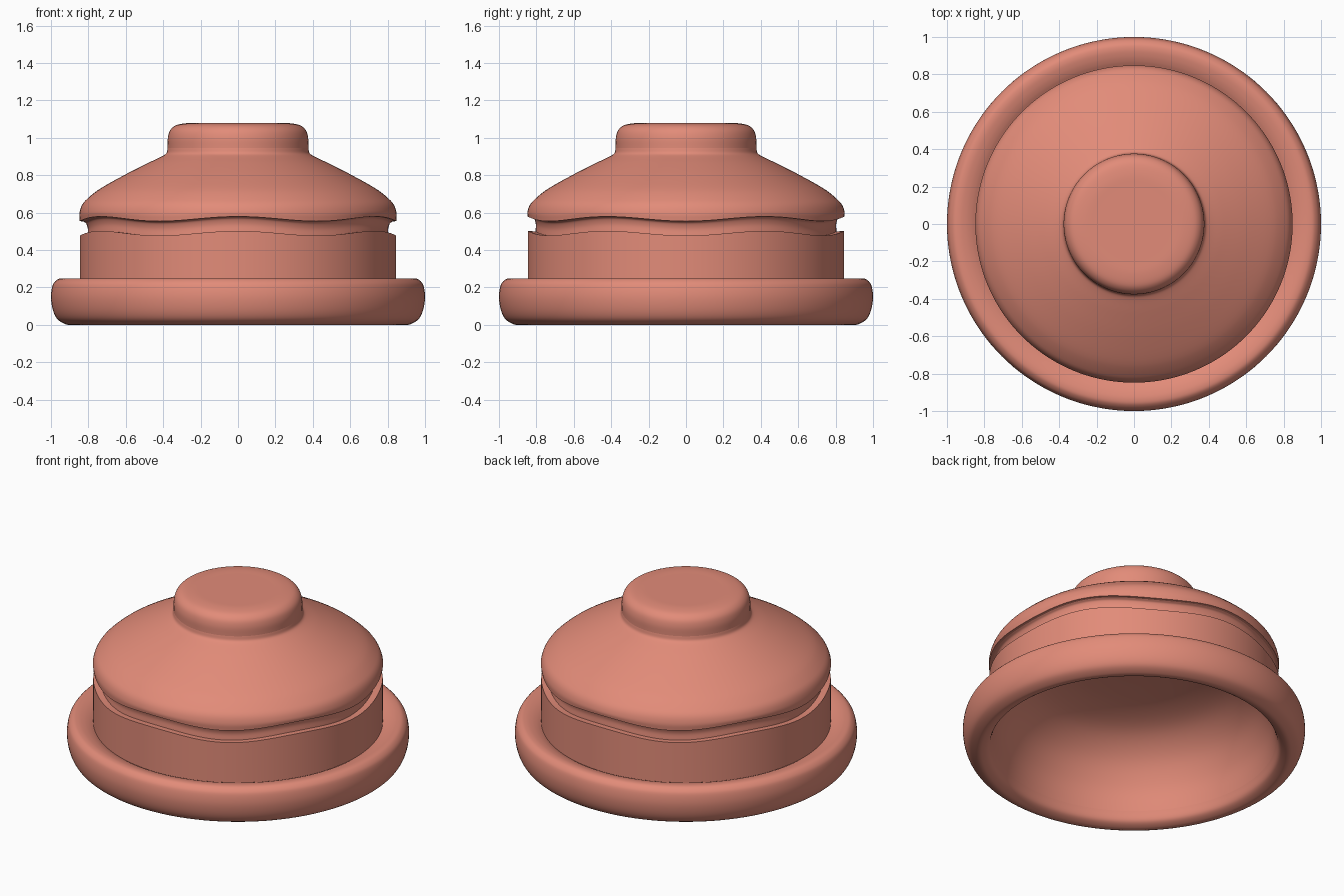
import bpy, bmesh, math
from mathutils import Vector

if "Cube" in bpy.data.objects:
    bpy.data.objects.remove(bpy.data.objects["Cube"])

SEG = 144      # steps around the axis
WAVES = 6      # undulations of the groove
AMP = 0.0125

clay = bpy.data.materials.new("clay")
clay.diffuse_color = (0.76, 0.26, 0.19, 1)
clay.use_nodes = True
clay.node_tree.nodes["Principled BSDF"].inputs["Base Color"].default_value = clay.diffuse_color


def spline(pts, n=5):
    """Smooth curve through (radius, height, wave weight) points."""
    p = [Vector(q) for q in pts]
    if len(p) < 3:
        return p
    out = []
    for i in range(len(p) - 1):
        b, c = p[i], p[i + 1]
        m0 = (c - p[i - 1]) / 2 if i else c - b
        m1 = (p[i + 2] - b) / 2 if i + 2 < len(p) else c - b
        # limit tangents so uneven spacing does not overshoot
        d = (c - b).length
        m0 = m0.normalized() * min(m0.length, d)
        m1 = m1.normalized() * min(m1.length, d)
        for k in range(n):
            t = k / n
            out.append(b * (2*t**3 - 3*t**2 + 1) + m0 * (t**3 - 2*t**2 + t)
                       + c * (3*t**2 - 2*t**3) + m1 * (t**3 - t**2))
    return out + [p[-1]]


def lathe(name, *pieces):
    """Spin profile pieces around z; corners between pieces stay sharp."""
    prof = []
    for piece in pieces:
        pts = spline([(q + (0,))[:3] for q in piece])
        prof += pts[1:] if prof else pts
    bm = bmesh.new()
    rings = []
    for r, z, w in prof:
        if r < 1e-4:
            rings.append([bm.verts.new((0, 0, z))] * SEG)
            continue
        ring = []
        for j in range(SEG):
            a = 2 * math.pi * j / SEG
            dz = -w * AMP * math.cos(WAVES * a)
            ring.append(bm.verts.new((r * math.cos(a), r * math.sin(a), z + dz)))
        rings.append(ring)
    for lo, hi in zip(rings, rings[1:]):
        for j in range(SEG):
            k = (j + 1) % SEG
            bm.faces.new(dict.fromkeys((lo[j], lo[k], hi[k], hi[j])))
    me = bpy.data.meshes.new(name)
    bm.to_mesh(me)
    bm.free()
    ob = bpy.data.objects.new(name, me)
    bpy.context.collection.objects.link(ob)
    me.materials.append(clay)
    bpy.ops.object.select_all(action='DESELECT')
    ob.select_set(True)
    bpy.context.view_layer.objects.active = ob
    bpy.ops.object.shade_smooth_by_angle(angle=math.radians(35))
    return ob


# hollow underside
lathe("inner_bowl",
      [(0, 0.55), (0.2, 0.548), (0.4, 0.53), (0.58, 0.475), (0.71, 0.37),
       (0.79, 0.23), (0.83, 0.08)])

# thick rolled rim, dished on top towards the body
lathe("base_rim",
      [(0.83, 0.08), (0.85, 0.025), (0.89, 0.002), (0.92, 0.003),
       (0.965, 0.03), (0.99, 0.08), (1.0, 0.15), (0.99, 0.215),
       (0.965, 0.243), (0.935, 0.249), (0.90, 0.243), (0.87, 0.232), (0.846, 0.219)])

# straight lower wall with wavy top edge and the groove floor
lathe("lower_wall",
      [(0.846, 0.219), (0.846, 0.49, 1)],
      [(0.846, 0.49, 1), (0.805, 0.487, 1)],
      [(0.805, 0.487, 1), (0.803, 0.525, 1), (0.812, 0.555, 1), (0.828, 0.566, 1)])

# sloping cap above the groove
lathe("domed_cap",
      [(0.828, 0.566, 1), (0.846, 0.567, 1)],
      [(0.846, 0.567, 1), (0.847, 0.605, 0.3), (0.825, 0.655), (0.75, 0.72),
       (0.61, 0.80), (0.48, 0.866), (0.405, 0.902), (0.383, 0.918), (0.376, 0.945)])

# flat-topped knob
lathe("top_knob",
      [(0.376, 0.945), (0.375, 1.0), (0.362, 1.042), (0.33, 1.068),
       (0.27, 1.079), (0.2, 1.08), (0, 1.08)])
